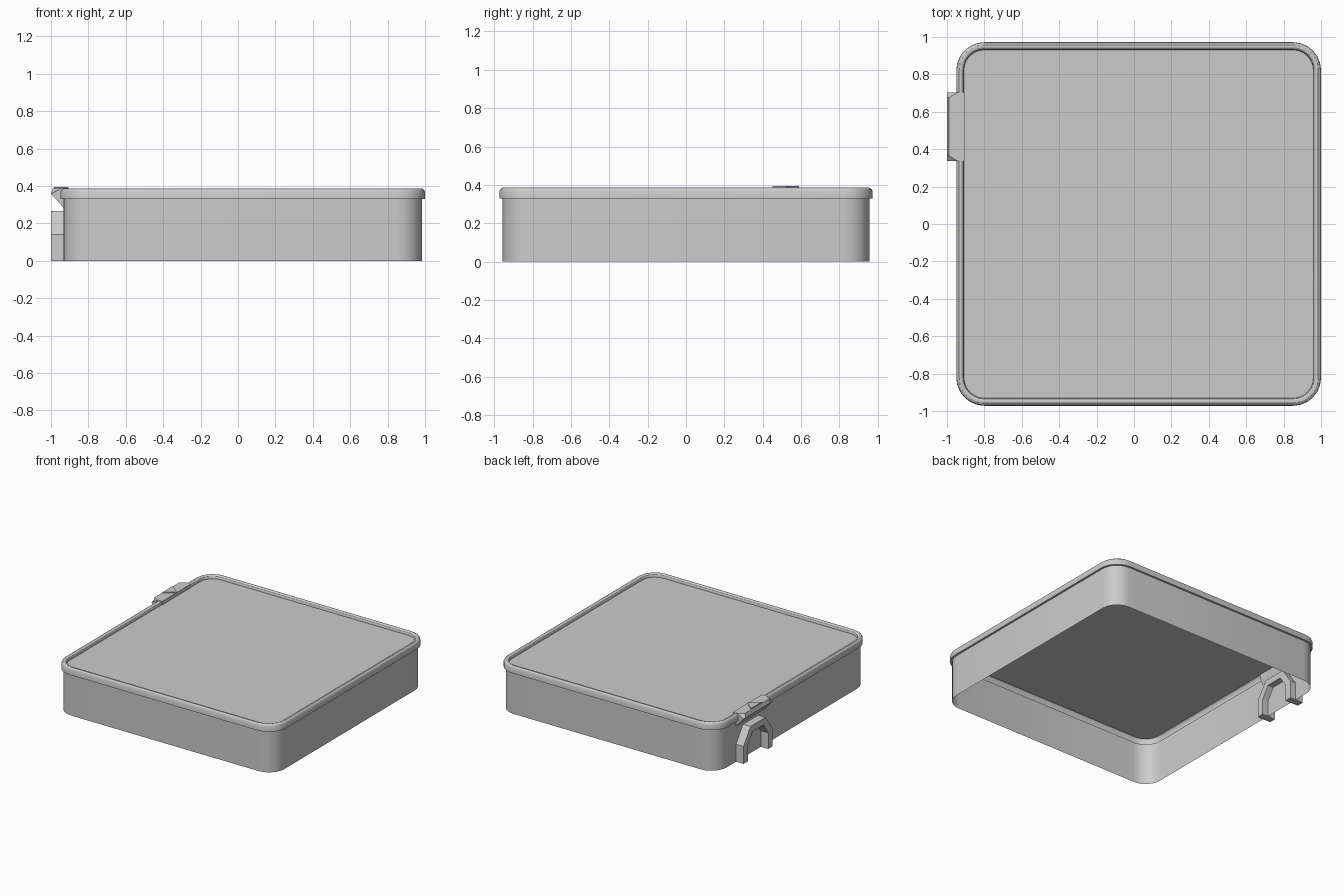
import bpy, bmesh, math

cube = bpy.data.objects.get("Cube")
if cube:
    bpy.data.objects.remove(cube)

grey = bpy.data.materials.new("light grey")
grey.use_nodes = True
grey.diffuse_color = (0.6, 0.6, 0.6, 1)
grey.node_tree.nodes["Principled BSDF"].inputs["Base Color"].default_value = (0.6, 0.6, 0.6, 1)

CX = 0.025           # centre of the box, pushed aside by the latch
HALF_X, HALF_Y = 0.975, 0.972
LATCH_Y = 0.52


def add_object(name, bm, fix_normals=True):
    if fix_normals:
        bmesh.ops.recalc_face_normals(bm, faces=bm.faces)
    mesh = bpy.data.meshes.new(name)
    bm.to_mesh(mesh)
    bm.free()
    mesh.materials.append(grey)
    obj = bpy.data.objects.new(name, mesh)
    bpy.context.collection.objects.link(obj)
    bpy.ops.object.select_all(action="DESELECT")
    obj.select_set(True)
    bpy.context.view_layer.objects.active = obj
    bpy.ops.object.shade_smooth_by_angle(angle=math.radians(30))
    return obj


def rounded_ring(bm, inset, z, steps=6):
    """Rounded rectangle, inset from the outer rim."""
    r = 0.15 - inset
    ring = []
    for i, (sx, sy) in enumerate([(1, 1), (-1, 1), (-1, -1), (1, -1)]):
        for k in range(steps + 1):
            a = math.pi / 2 * (i + k / steps)
            ring.append(bm.verts.new((CX + sx * (HALF_X - 0.15) + r * math.cos(a),
                                      sy * (HALF_Y - 0.15) + r * math.sin(a), z)))
    return ring


def loft(bm, rings):
    for a, b in zip(rings, rings[1:]):
        n = len(a)
        for i in range(n):
            j = (i + 1) % n
            bm.faces.new((a[i], a[j], b[j], b[i]))


def prism(name, sections):
    """Closed solid through matching cross-sections."""
    bm = bmesh.new()
    rings = [[bm.verts.new(p) for p in s] for s in sections]
    loft(bm, rings)
    bm.faces.new(rings[0])
    bm.faces.new(rings[-1])
    return add_object(name, bm)


# Thin side wall, open at the bottom
bm = bmesh.new()
loft(bm, [rounded_ring(bm, 0.016, z) for z in (0, 0.33)])
add_object("side_wall", bm, False)

# Lid with raised rounded rim and recessed panel
bm = bmesh.new()
profile = [(0.016, 0.33), (0, 0.33), (0, 0.368), (0.005, 0.379), (0.015, 0.386),
           (0.027, 0.386), (0.036, 0.38), (0.041, 0.368), (0.041, 0.36)]
rings = [rounded_ring(bm, d, z) for d, z in profile]
loft(bm, rings)
bm.faces.new(rings[-1])
add_object("lid", bm, False)

# Wedge catch on the rim, with chamfered outer corners
def catch_section(y, top_x):
    return [(x, y, z) for x, z in [(-0.905, 0.388), (top_x, 0.388), (-1, 0.358), (-0.93, 0.28), (-0.905, 0.34)]]


prism("latch_catch", [catch_section(LATCH_Y + dy, x) for dy, x in
                      [(-0.183, -0.945), (-0.155, -0.99), (0.155, -0.99), (0.183, -0.945)]])

# Raised arrow on the catch
prism("latch_arrow", [[(-0.985, LATCH_Y - 0.068, z), (-0.905, LATCH_Y, z),
                       (-0.985, LATCH_Y + 0.068, z)] for z in (0.386, 0.395)])

# Arch that passes through the side wall
half_arch = [(0.183, 0), (0.183, 0.14), (0.095, 0.265)]
half_hole = [(0.128, 0), (0.128, 0.125), (0.068, 0.215)]
outline = half_arch + [(-y, z) for y, z in reversed(half_arch)]
hole = half_hole + [(-y, z) for y, z in reversed(half_hole)]
bm = bmesh.new()
loops = [[bm.verts.new((x, LATCH_Y + y, z)) for y, z in pts]
         for pts, x in [(outline, -1), (outline, -0.885), (hole, -0.885), (hole, -1)]]
for a, b in zip(loops, loops[1:] + loops[:1]):
    for i in range(len(a) - 1):
        bm.faces.new((a[i], a[i + 1], b[i + 1], b[i]))
for i in (0, -1):
    bm.faces.new([loop[i] for loop in loops])
add_object("latch_arch", bm)
